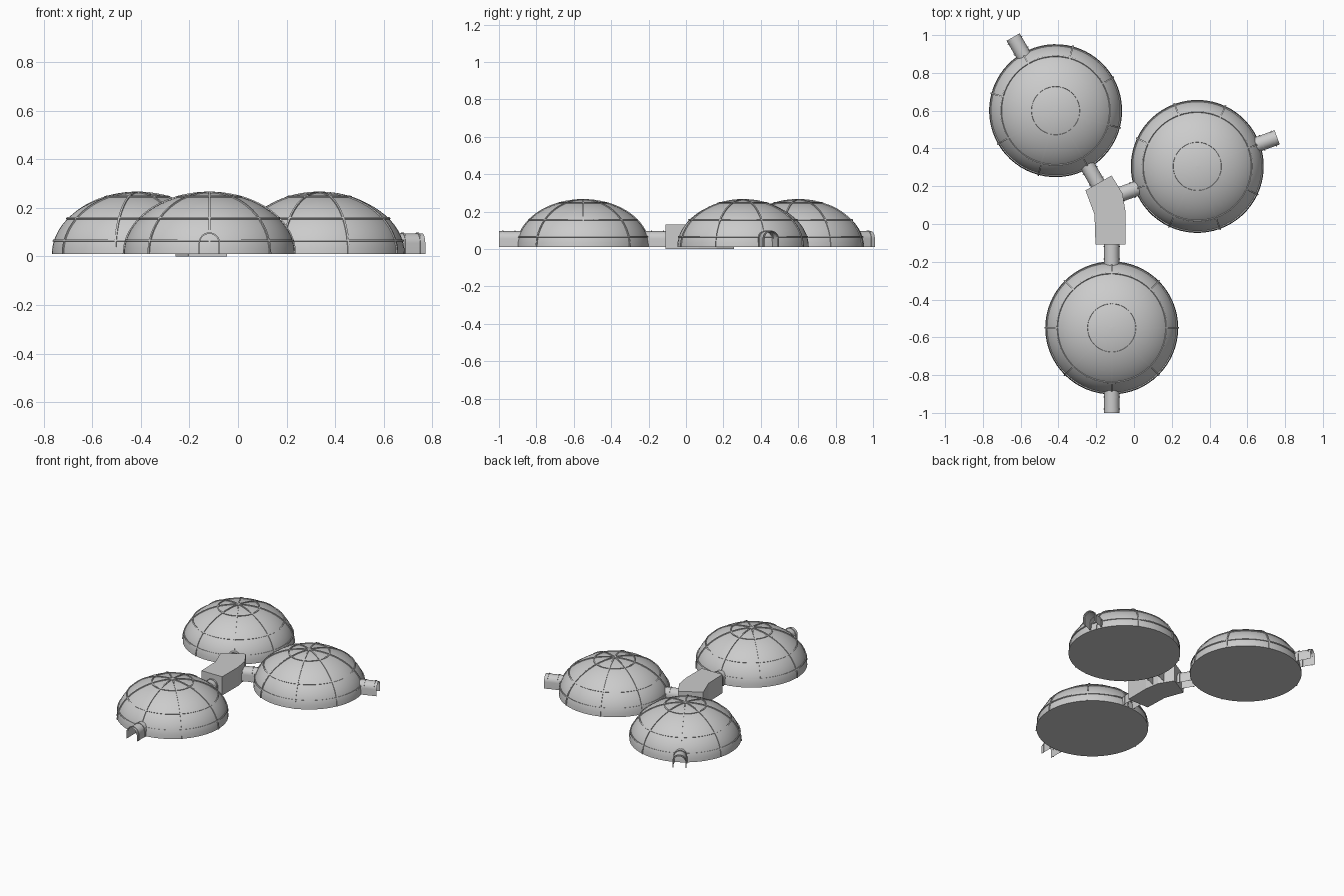
import bpy, bmesh
from math import sin, cos, pi, radians, sqrt
from mathutils import Matrix, Vector

if "Cube" in bpy.data.objects:
    bpy.data.objects.remove(bpy.data.objects["Cube"])

FLOOR, RAD, HEIGHT = 0.01, 0.352, 0.252   # flattened dome
TUNNEL_W, TUNNEL_H, REACH = 0.04, 0.085, 0.45

grey = bpy.data.materials.new("light_grey")
grey.use_nodes = True
colour = (0.6, 0.6, 0.6, 1)
grey.diffuse_color = colour
grey.node_tree.nodes["Principled BSDF"].inputs["Base Color"].default_value = colour


def finish(name, bm, matrix=Matrix(), angle=40):
    bmesh.ops.recalc_face_normals(bm, faces=bm.faces)
    mesh = bpy.data.meshes.new(name)
    bm.to_mesh(mesh)
    bm.free()
    mesh.materials.append(grey)
    obj = bpy.data.objects.new(name, mesh)
    bpy.context.collection.objects.link(obj)
    obj.matrix_world = matrix
    bpy.ops.object.select_all(action='DESELECT')
    obj.select_set(True)
    bpy.context.view_layer.objects.active = obj
    bpy.ops.object.shade_smooth_by_angle(angle=radians(angle))
    return obj


def sweep(bm, path, across, width, depth, closed=False):
    """Box-section strip along a path, square to the given side vectors."""
    rows = []
    for i, p in enumerate(path):
        a = path[i - 1] if closed or i else p
        b = path[(i + 1) % len(path)] if closed or i < len(path) - 1 else p
        side = across(p).normalized()
        out = (b - a).cross(side).normalized() * depth
        side = side * width
        rows.append([bm.verts.new(p + v) for v in
                     (side + out, side - out, -side - out, -side + out)])
    for i in range(len(rows) if closed else len(rows) - 1):
        r, s = rows[i], rows[(i + 1) % len(rows)]
        for k in range(4):
            bm.faces.new((r[k], r[(k + 1) % 4], s[(k + 1) % 4], s[k]))
    if not closed:
        bm.faces.new(rows[0])
        bm.faces.new(rows[-1])


def dome_point(t, grow=0.0):
    return Vector(((RAD + grow) * cos(t), 0, FLOOR + (HEIGHT + grow) * sin(t)))


def arch(x, grow=0.0, n=16):
    """Upright-sided arch section at distance x."""
    w = TUNNEL_W + grow
    spring = FLOOR + TUNNEL_H - TUNNEL_W
    pts = [Vector((x, w, FLOOR))]
    pts += [Vector((x, w * cos(pi * i / n), spring + w * sin(pi * i / n))) for i in range(n + 1)]
    return pts + [Vector((x, -w, FLOOR))]


def make_dome(matrix, tag):
    # Shell with a flat underside
    bm = bmesh.new()
    prof = [bm.verts.new(dome_point(pi / 2 * i / 16)) for i in range(17)]
    prof.insert(0, bm.verts.new((0, 0, FLOOR)))
    edges = [bm.edges.new(pair) for pair in zip(prof, prof[1:])]
    bmesh.ops.spin(bm, geom=prof + edges, axis=(0, 0, 1), cent=(0, 0, 0),
                   angle=2 * pi, steps=64)
    bmesh.ops.remove_doubles(bm, verts=bm.verts, dist=0.0002)
    finish(tag + "_dome", bm, matrix)

    # Eight ribs running down from the crown
    bm = bmesh.new()
    for k in range(8):
        turn = Matrix.Rotation(k * pi / 4, 3, 'Z')
        path = [turn @ dome_point(pi / 2 * i / 20) for i in range(21)]
        side = turn @ Vector((0, 1, 0))
        sweep(bm, path, lambda p: side, 0.004, 0.005)
    finish(tag + "_ribs", bm, matrix)

    # Horizontal hoops
    bm = bmesh.new()
    for z in (0.065, 0.155, 0.244):
        r = RAD * sqrt(1 - ((z - FLOOR) / HEIGHT) ** 2)
        path = [Vector((r * cos(a * pi / 32), r * sin(a * pi / 32), z)) for a in range(64)]
        slope = Vector((r / RAD ** 2, 0, (z - FLOOR) / HEIGHT ** 2)).normalized()

        def tangent(p):
            d = Vector((p.x, p.y, 0)).normalized()
            return Vector((-d.x * slope.z, -d.y * slope.z, slope.x))
        sweep(bm, path, tangent, 0.004, 0.005, closed=True)
    finish(tag + "_hoops", bm, matrix)

    # Open arched tunnels, outward and towards the hub
    for sign, part in ((1, "outer"), (-1, "inner")):
        bm = bmesh.new()
        a, b = [[bm.verts.new(p) for p in arch(sign * x)] for x in (0.3, REACH)]
        for i in range(len(a) - 1):
            bm.faces.new((a[i], a[i + 1], b[i + 1], b[i]))
        finish(f"{tag}_{part}_tunnel", bm, matrix)
        bm = bmesh.new()
        for x in (0.365, 0.43):
            sweep(bm, arch(sign * x, 0.001), lambda p: Vector((1, 0, 0)), 0.003, 0.003)
        finish(f"{tag}_{part}_tunnel_bands", bm, matrix)


for tag, x, y, angle in (("back", -0.415, 0.6, 120), ("left", 0.335, 0.305, 20),
                         ("front", -0.118, -0.55, 270)):
    make_dome(Matrix.Translation((x, y, 0)) @ Matrix.Rotation(radians(angle), 4, 'Z'), tag)

# Bent hub joining the three tunnels
outline = [(-0.204, -0.109), (-0.045, -0.109), (-0.045, 0.066), (-0.061, 0.162),
           (-0.119, 0.257), (-0.257, 0.178), (-0.209, 0.05)]
bm = bmesh.new()
base = bm.faces.new([bm.verts.new((x, y, 0)) for x, y in outline])
top = bmesh.ops.extrude_face_region(bm, geom=[base])["geom"]
bmesh.ops.translate(bm, vec=(0, 0, 0.13), verts=[v for v in top if isinstance(v, bmesh.types.BMVert)])
finish("hub", bm, angle=5)
